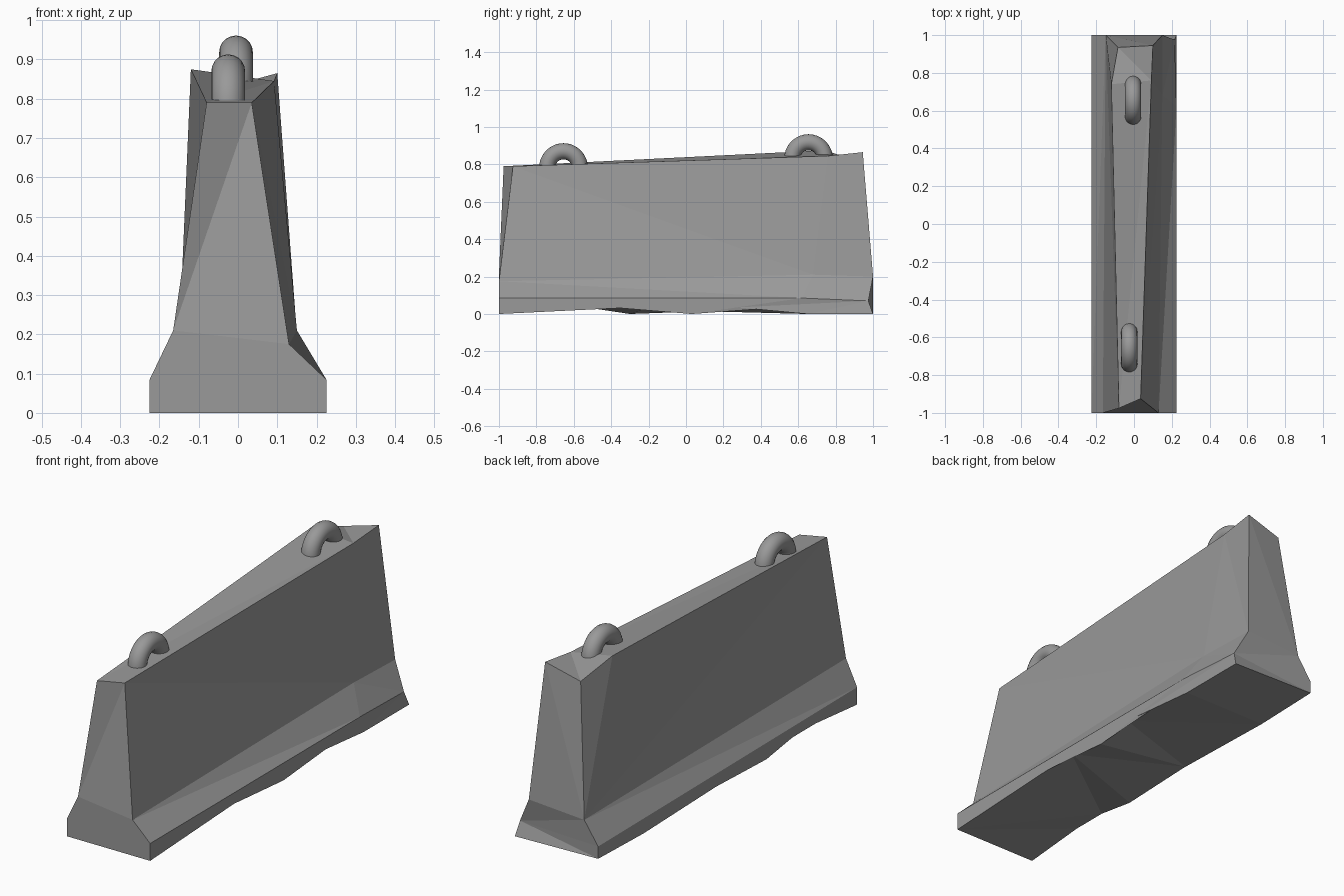
import bpy, bmesh, math
from mathutils import Vector

cube = bpy.data.objects.get("Cube")
if cube:
    bpy.data.objects.remove(cube, do_unlink=True)

concrete = bpy.data.materials.new("concrete_grey")
concrete.use_nodes = True
concrete.diffuse_color = (0.32, 0.32, 0.32, 1)
concrete.node_tree.nodes["Principled BSDF"].inputs["Base Color"].default_value = (0.32, 0.32, 0.32, 1)


def finish(name, bm, smooth=False):
    bmesh.ops.recalc_face_normals(bm, faces=bm.faces)
    mesh = bpy.data.meshes.new(name)
    for f in bm.faces:
        f.smooth = smooth
    bm.to_mesh(mesh)
    bm.free()
    mesh.materials.append(concrete)
    ob = bpy.data.objects.new(name, mesh)
    bpy.context.collection.objects.link(ob)
    return ob


# Barrier body: rails run front to back, one set for each long side
bm = bmesh.new()


def rail(*points):
    return [bm.verts.new(p) for p in points]


def face(*verts):
    return bm.faces.new(verts)


def strip(a, b):
    return face(*a, *reversed(b))


W = 0.225
r_base = rail(*[(W, y, z) for y, z in
                ((-1, 0), (-.18, .04), (.03, 0), (.22, .04), (.65, 0), (1, 0))])
l_base = rail(*[(-W, y, z) for y, z in
                ((-1, 0), (-.68, .03), (-.5, .03), (-.3, 0), (.1, .015), (.65, 0), (1, .01))])
r_foot = rail((W, -1, .085), (W, .62, .085), (.215, .975, .07))
l_foot = rail((-W, -1, .085), (-W, 1, .07))
r_waist = rail((.13, -1, .175), (.15, .68, .21), (.15, 1, .2))
l_waist = rail((-.165, -1, .21), (-.15, 1, .18))
r_top = rail((.035, -.925, .79), (.092, .76, .845), (.1, .945, .865))
l_top = rail((-.08, -.975, .79), (-.12, .74, .875), (-.085, .935, .815))

# Long sides and underside
strip(r_base, r_foot)
strip(l_base, l_foot)
strip(r_foot, r_waist)
strip(l_foot, l_waist)
strip(r_base, l_base)
strip(r_waist, r_top)
face(l_waist[0], l_waist[1], l_top[0])
face(l_waist[1], l_top[1], l_top[0])
face(l_waist[1], l_top[2], l_top[1])

# Top
face(l_top[0], r_top[0], r_top[1])
face(l_top[0], r_top[1], l_top[1])
face(l_top[1], r_top[1], l_top[2])
face(r_top[1], r_top[2], l_top[2])

# End faces
face(l_base[0], r_base[0], r_foot[0], r_waist[0], l_waist[0], l_foot[0])
face(l_base[-1], r_base[-1], r_foot[-1], l_foot[-1])
face(l_foot[-1], r_foot[-1], r_waist[-1], l_waist[-1])
for i in (0, -1):
    face(l_waist[i], r_waist[i], r_top[i])
    face(l_waist[i], r_top[i], l_top[i])
bmesh.ops.triangulate(bm, faces=bm.faces[:])
finish("barrier_body", bm)


# Lifting loops: a round bar bent into an arch, with short buried legs
def lifting_loop(name, centre, radius=0.087, bar=0.043, sides=20, steps=18):
    bm = bmesh.new()
    path = [(Vector((0, radius, -.04)), Vector((0, 1, 0)))]
    for i in range(steps + 1):
        a = math.pi * i / steps
        out = Vector((0, math.cos(a), math.sin(a)))
        path.append((out * radius, out))
    path.append((Vector((0, -radius, -.04)), Vector((0, -1, 0))))
    rings = []
    for point, out in path:
        ring = []
        for k in range(sides):
            t = 2 * math.pi * k / sides
            offset = out * math.cos(t) + Vector((math.sin(t), 0, 0))
            ring.append(bm.verts.new(Vector(centre) + point + offset * bar))
        rings.append(ring)
    for a, b in zip(rings, rings[1:]):
        for k in range(sides):
            n = (k + 1) % sides
            bm.faces.new((a[k], a[n], b[n], b[k]))
    bm.faces.new(rings[0])
    bm.faces.new(rings[-1])
    ob = finish(name, bm, True)
    bpy.ops.object.select_all(action="DESELECT")
    ob.select_set(True)
    bpy.context.view_layer.objects.active = ob
    bpy.ops.object.shade_smooth_by_angle(angle=math.radians(40))


lifting_loop("front_lifting_loop", (-.025, -.655, .783))
lifting_loop("back_lifting_loop", (-.005, .655, .831))
